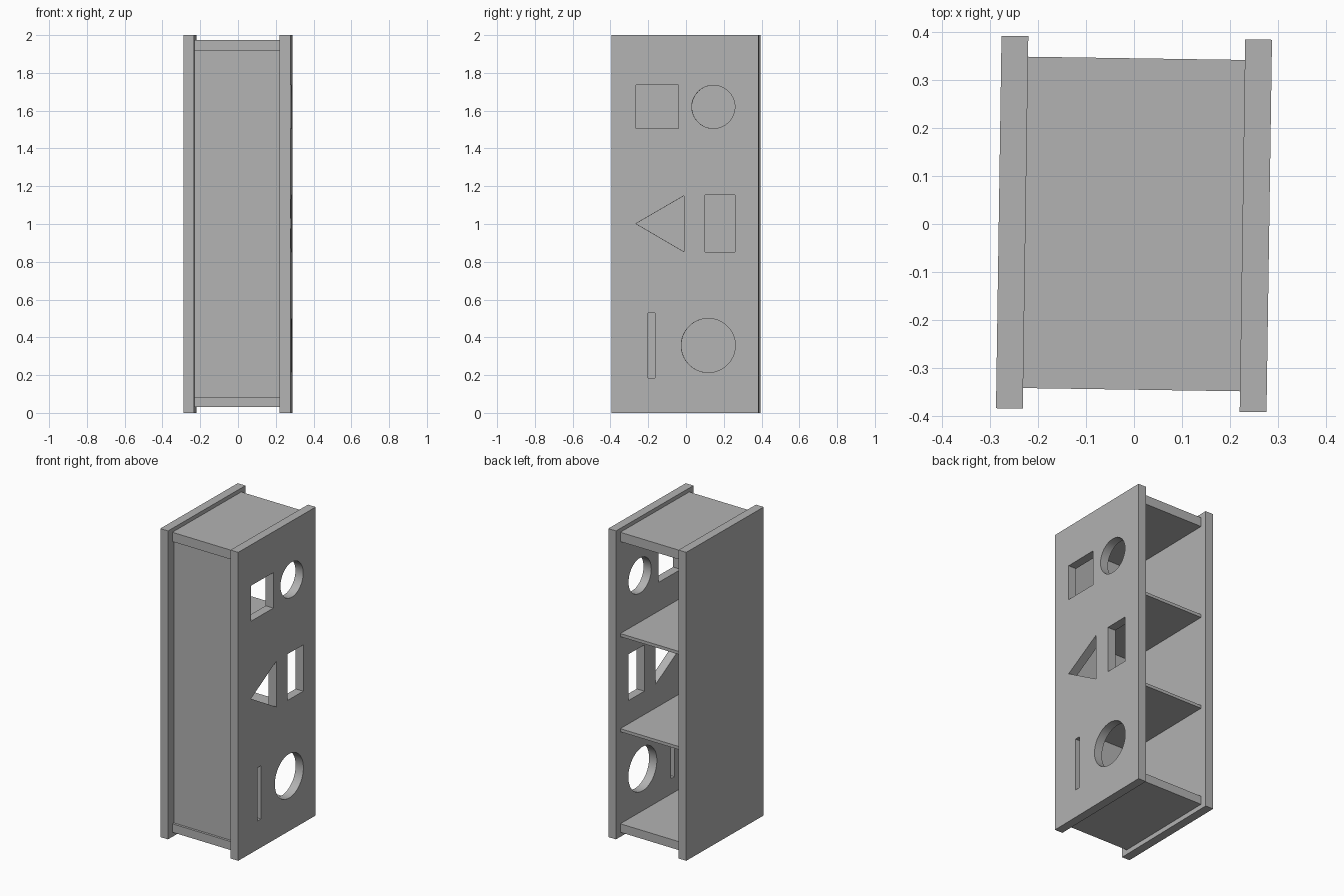
import bpy, bmesh, math
from mathutils import Matrix

old = bpy.data.objects.get("Cube")
if old:
    bpy.data.objects.remove(old, do_unlink=True)

# One plain grey for the whole cabinet
GREY = (0.45, 0.45, 0.45, 1)
grey = bpy.data.materials.new("plain grey")
grey.use_nodes = True
grey.diffuse_color = GREY
grey.node_tree.nodes["Principled BSDF"].inputs["Base Color"].default_value = GREY

TURN = Matrix.Rotation(-0.0148, 4, "Z")   # the cabinet stands slightly turned
HALF_W, THICK = 0.2265, 0.056             # half inner width, side thickness
DEPTH, SIDE_DEPTH = 0.346, 0.389          # half depths of body and sides
LOW, HIGH, SHELF = 0.085, 1.915, 0.02     # inner floor, inner ceiling, shelf


def add_mesh(name, mesh):
    mesh.transform(TURN)
    mesh.materials.clear()
    mesh.materials.append(grey)
    obj = bpy.data.objects.new(name, mesh)
    bpy.context.collection.objects.link(obj)
    return obj


def box(name, x, y, z):
    """Box from (min, max) ranges."""
    bm = bmesh.new()
    bmesh.ops.create_cube(bm, size=1)
    for v in bm.verts:
        v.co = [r[0] if c < 0 else r[1] for r, c in zip((x, y, z), v.co)]
    mesh = bpy.data.meshes.new(name)
    bm.to_mesh(mesh)
    bm.free()
    return add_mesh(name, mesh)


def rect(y0, y1, z0, z1):
    return [(y0, z0), (y1, z0), (y1, z1), (y0, z1)]


def circle(y, z, r, n=64):
    return [(y + r * math.cos(math.tau * i / n), z + r * math.sin(math.tau * i / n))
            for i in range(n)]


def cut_panel(name, loops, x):
    """Upright panel whose inner loops become holes."""
    curve = bpy.data.curves.new(name + "_outline", "CURVE")
    curve.dimensions, curve.fill_mode = "2D", "BOTH"
    curve.extrude = THICK / 2
    for points in loops:
        spline = curve.splines.new("POLY")
        spline.points.add(len(points) - 1)
        for p, (y, z) in zip(spline.points, points):
            p.co = (y, z, 0, 1)
        spline.use_cyclic_u = True
    helper = bpy.data.objects.new(name + "_outline", curve)
    bpy.context.collection.objects.link(helper)
    graph = bpy.context.evaluated_depsgraph_get()
    mesh = bpy.data.meshes.new_from_object(helper.evaluated_get(graph))
    bpy.data.objects.remove(helper, do_unlink=True)
    bm = bmesh.new()
    bm.from_mesh(mesh)
    bmesh.ops.remove_doubles(bm, verts=bm.verts, dist=0.0001)
    bmesh.ops.recalc_face_normals(bm, faces=bm.faces)
    bm.to_mesh(mesh)
    bm.free()
    # outline plane to the upright plane
    mesh.transform(Matrix(((0, 0, 1, x), (1, 0, 0, 0), (0, 1, 0, 0), (0, 0, 0, 1))))
    return add_mesh(name, mesh)


# Side panels: one plain, one with shaped openings
inner = (-HALF_W, HALF_W)
box("plain_side", (-HALF_W - THICK, -HALF_W), (-SIDE_DEPTH, SIDE_DEPTH), (0, 2))
openings = [
    rect(-0.261, -0.036, 1.505, 1.735),
    circle(0.149, 1.62, 0.114),
    [(-0.261, 1.002), (-0.006, 0.853), (-0.006, 1.15)],
    rect(0.104, 0.264, 0.853, 1.153),
    rect(-0.197, -0.161, 0.185, 0.53),
    circle(0.122, 0.357, 0.143),
]
side = cut_panel("shape_side", [rect(-SIDE_DEPTH, SIDE_DEPTH, 0, 2)] + openings,
                 HALF_W + THICK / 2)

# Thick bottom and top boards
box("bottom_board", inner, (-DEPTH, DEPTH), (0.03, LOW))
box("top_board", inner, (-DEPTH, DEPTH), (HIGH, 1.975))

# Closed front panel, slightly recessed
box("front_panel", inner, (-DEPTH + 0.015, -DEPTH + 0.035), (LOW, HIGH))

# Thin shelves, evenly spaced
gap = (HIGH - LOW - 2 * SHELF) / 3
for i, name in enumerate(("lower_shelf", "upper_shelf")):
    z = LOW + gap + i * (gap + SHELF)
    box(name, inner, (-DEPTH + 0.035, DEPTH), (z, z + SHELF))

# Smooth the round openings only
bpy.ops.object.select_all(action="DESELECT")
side.select_set(True)
bpy.context.view_layer.objects.active = side
bpy.ops.object.shade_smooth_by_angle(angle=math.radians(30))
